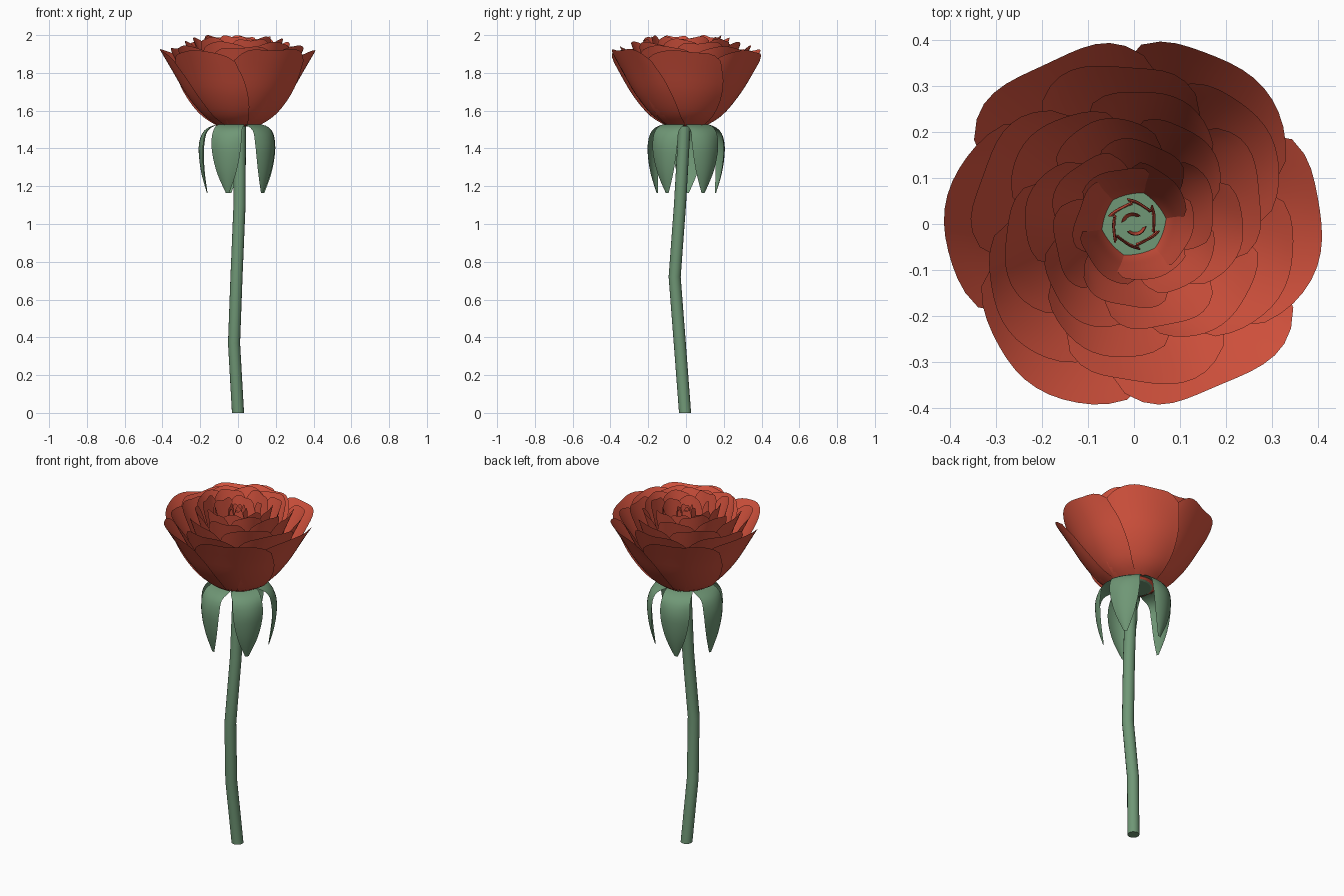
import bpy, math, random

if "Cube" in bpy.data.objects:
    bpy.data.objects.remove(bpy.data.objects["Cube"])

random.seed(4)


def material(name, rgb):
    m = bpy.data.materials.new(name)
    m.diffuse_color = (*rgb, 1)
    m.use_nodes = True
    m.node_tree.nodes["Principled BSDF"].inputs["Base Color"].default_value = m.diffuse_color
    return m


RED = material("petal_red", (0.70, 0.09, 0.05))
GREEN = material("leaf_green", (0.16, 0.31, 0.18))


def sample(points, t):
    """Smooth (Catmull-Rom) lookup in evenly spaced tuples, t in 0..1."""
    n = len(points) - 1
    i = min(int(t * n), n - 1)
    f = t * n - i
    p0, p1, p2, p3 = (points[max(0, min(n, i + k))] for k in (-1, 0, 1, 2))
    return [0.5 * (2 * b + (c - a) * f + (2 * a - 5 * b + 4 * c - d) * f * f
                   + (3 * b - a - 3 * c + d) * f ** 3)
            for a, b, c, d in zip(p0, p1, p2, p3)]


def sheet(name, func, nu, nv, mat):
    """Grid surface from func(u, v) with u in -1..1 and v in 0..1."""
    verts = [func(2 * i / nu - 1, j / nv) for j in range(nv + 1) for i in range(nu + 1)]
    w = nu + 1
    faces = [(j * w + i, j * w + i + 1, (j + 1) * w + i + 1, (j + 1) * w + i)
             for j in range(nv) for i in range(nu)]
    me = bpy.data.meshes.new(name)
    me.from_pydata(verts, [], faces)
    me.materials.append(mat)
    me.shade_smooth()
    ob = bpy.data.objects.new(name, me)
    bpy.context.collection.objects.link(ob)
    return ob


def petal(name, angle, profile, widths, twist, flat):
    """Petal wrapped round the flower axis; profile is (radius, height)."""
    lift = random.uniform(-0.012, 0.0)
    phase = random.uniform(0, 6.28)

    def f(u, v):
        t = v * (1 - 0.14 * abs(u) ** 4)
        r, z = sample(profile, t)
        half = sample(widths, v)[0]
        da = u * half / max(r, 0.02)
        r *= 1 + twist * u + flat * da * da - 0.02 * u * u
        r *= 1 + 0.02 * v * math.sin(4 * u + phase)
        z += v * (lift + 0.006 * math.sin(5 * u + phase))
        return r * math.cos(angle + da), r * math.sin(angle + da), z
    return sheet(name, f, 14, 12, RED)


# Petal rings: base radius, belly radius, rim radius, rim height,
# base half width, rim half width, first angle, count, twist, flatness
rings = [
    ("outer_petal", 0.10, 0.272, 0.406, 1.925, 0.105, 0.225, -3, 6, 0.035, 0.08),
    ("second_petal", 0.10, 0.232, 0.350, 1.945, 0.09, 0.185, 35, 6, 0.04, 0.05),
    ("third_petal", 0.095, 0.190, 0.288, 1.965, 0.08, 0.155, 15, 6, 0.05, 0.05),
    ("fourth_petal", 0.09, 0.155, 0.235, 1.985, 0.07, 0.125, 50, 6, 0.05, 0.05),
    ("fifth_petal", 0.08, 0.125, 0.180, 1.995, 0.06, 0.100, 20, 6, 0.05, 0.1),
    ("bud_petal", 0.064, 0.092, 0.125, 1.985, 0.048, 0.075, 50, 6, 0.06, 0.3),
    ("inner_bud_petal", 0.041, 0.048, 0.043, 1.975, 0.024, 0.029, 10, 6, 0.1, 0.4),
    ("heart_petal", 0.018, 0.026, 0.024, 1.965, 0.015, 0.028, 110, 2, 0.1, 0),
]
for name, r0, r1, r2, top, w0, w1, start, count, twist, flat in rings:
    h = top - 1.52
    profile = [(r0, 1.52),
               (r0 + (r1 - r0) * 0.5, 1.52 + 0.15 * h),
               (r1, 1.52 + 0.42 * h),
               (r1 + (r2 - r1) * 0.52, 1.52 + 0.72 * h),
               (r2, top)]
    widths = [(w0,), (w0 + (w1 - w0) * 0.45,), (w0 + (w1 - w0) * 0.85,), (w1,), (w1 * 0.95,)]
    for k in range(count):
        ang = math.radians(start + 360 / count * k + random.uniform(-3, 3))
        petal(f"{name}_{k + 1}", ang, profile, widths, twist, flat)

# Drooping sepals: (radius, height, half width)
sepal_path = [(0.02, 1.525, 0.02), (0.11, 1.527, 0.072), (0.178, 1.495, 0.080),
              (0.206, 1.43, 0.084), (0.206, 1.35, 0.074), (0.192, 1.26, 0.050),
              (0.165, 1.165, 0.010)]
for k in range(5):
    ang = math.radians(34 + 72 * k)

    def sepal(u, v, a=ang):
        r, z, w = sample(sepal_path, v)
        r -= 0.025 * u * u * w / 0.08 * min(1, v * 2)
        t = w * u
        return (r * math.cos(a) - t * math.sin(a),
                r * math.sin(a) + t * math.cos(a), z)
    sheet(f"sepal_{k + 1}", sepal, 8, 18, GREEN)

# Receptacle disc under the petals
bpy.ops.mesh.primitive_cone_add(vertices=24, radius1=0.09, radius2=0.112, depth=0.012,
                                location=(0, 0, 1.522))
cup = bpy.context.object
cup.name = "receptacle"
cup.data.materials.append(GREEN)

# Bent stem: a capped tube along a few points
path = [(0, -0.005, 0), (-0.021, -0.033, 0.37), (-0.008, -0.06, 0.72),
        (0.008, -0.032, 1.10), (0.010, -0.008, 1.515)]
SIDES = 16
verts = [(x + 0.032 * math.cos(2 * math.pi * i / SIDES),
          y + 0.032 * math.sin(2 * math.pi * i / SIDES), z)
         for x, y, z in path for i in range(SIDES)]
faces = [(j * SIDES + i, j * SIDES + (i + 1) % SIDES,
          (j + 1) * SIDES + (i + 1) % SIDES, (j + 1) * SIDES + i)
         for j in range(len(path) - 1) for i in range(SIDES)]
faces += [tuple(reversed(range(SIDES))), tuple(range(len(verts) - SIDES, len(verts)))]
me = bpy.data.meshes.new("stem")
me.from_pydata(verts, [], faces)
me.materials.append(GREEN)
stem = bpy.data.objects.new("stem", me)
bpy.context.collection.objects.link(stem)
bpy.ops.object.select_all(action='DESELECT')
stem.select_set(True)
bpy.context.view_layer.objects.active = stem
bpy.ops.object.shade_smooth_by_angle()
